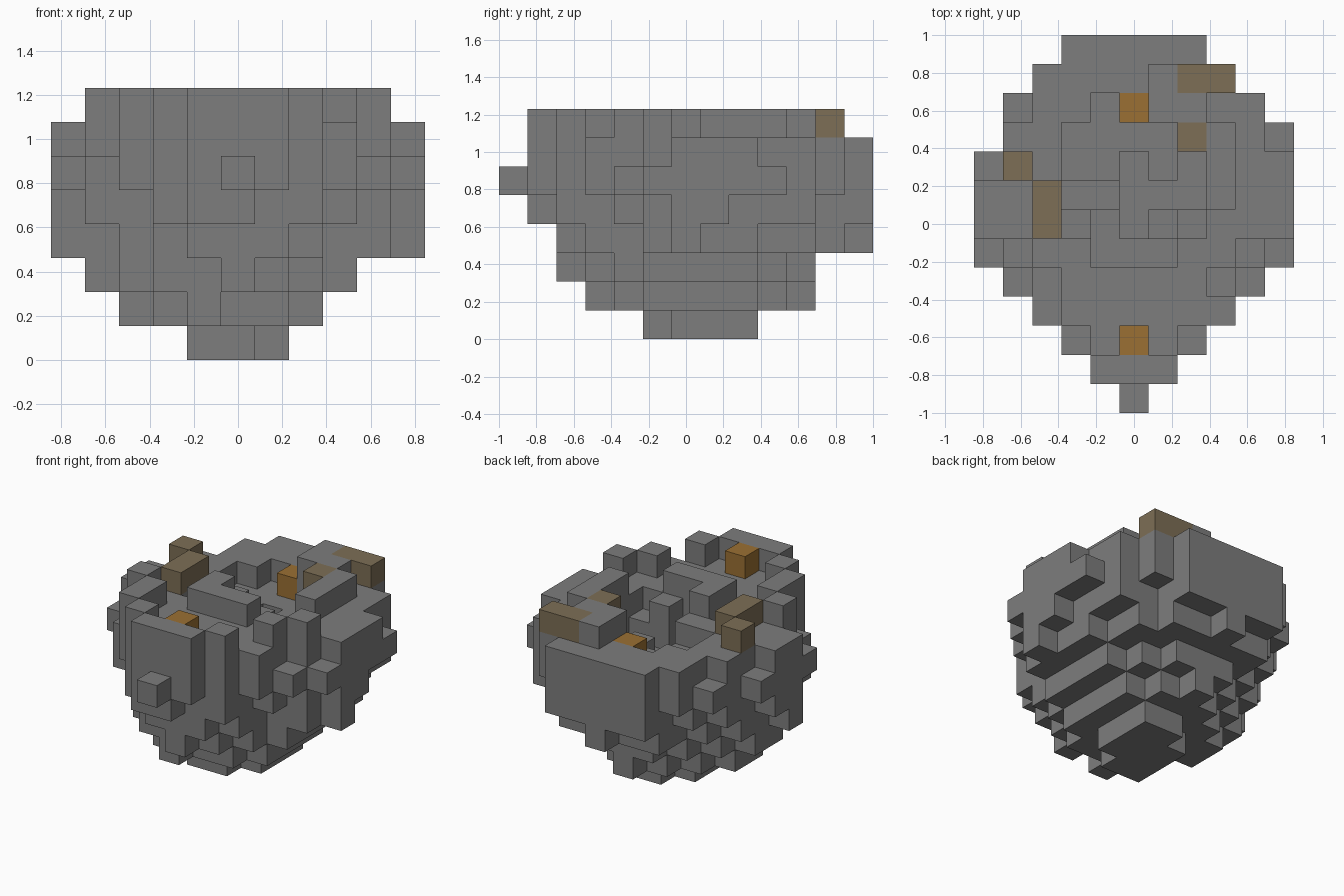
import bpy
import bmesh
from mathutils import Vector

default_cube = bpy.data.objects.get("Cube")
if default_cube:
    bpy.data.objects.remove(default_cube, do_unlink=True)

SIZE = 2 / 13  # edge of one block


def make_material(name, colour):
    material = bpy.data.materials.new(name)
    material.use_nodes = True
    material.diffuse_color = (*colour, 1)
    shader = material.node_tree.nodes["Principled BSDF"]
    shader.inputs["Base Color"].default_value = (*colour, 1)
    shader.inputs["Roughness"].default_value = 0.9
    return material


def cells(xs, ys, zs):
    """All block positions in an inclusive box; a single number is one block."""
    spans = [(s, s) if isinstance(s, int) else s for s in (xs, ys, zs)]
    ranges = [range(low, high + 1) for low, high in spans]
    return {(x, y, z) for x in ranges[0] for y in ranges[1] for z in ranges[2]}


def layer(height, first_row, half_widths):
    """One slab of rock, given as half widths of rows from front to back."""
    found = set()
    for row, half in enumerate(half_widths, first_row):
        found |= cells((-half, half), row, height)
    return found


# Rounded underside, widening layer by layer
rock = cells((-1, 1), (0, 1), 0) | cells((-1, 0), -1, 0) | cells((0, 1), 2, 0)
rock |= layer(1, -2, [1, 2, 2, 2, 2, 1, 0]) | cells(-3, (0, 1), 1)
rock |= cells(-1, -3, 1) | cells(-2, -2, 1)
rock |= layer(2, -4, [0, 1, 2, 3, 3, 3, 3, 2, 1])
rock |= cells(-4, (0, 1), 2) | cells(-2, -3, 2) | cells(-3, -2, 2)
rock |= layer(3, -4, [1, 2, 2, 3, 5, 4, 4, 3, 2, 2, 0])
rock |= cells(-3, -2, 3) | cells(4, -1, 3) | cells(3, 4, 3)

# Broad middle and the flat top plateau
rock |= layer(4, -5, [0, 2, 2, 3, 4, 5, 5, 4, 4, 3, 2, 2])
rock |= cells(-1, -5, 4) | cells(-4, -2, 4) | cells(4, 4, 4)
outline = [1, 2, 3, 4, 5, 5, 5, 5, 4, 4, 3, 2]
rock |= layer(5, -5, outline) | layer(6, -5, outline)
rock |= cells(0, -6, 5) | cells(5, 3, 5)

# Notches round the plateau edge
for x, y in [(-4, 4), (-5, 2), (-5, -1), (5, -1), (4, -2), (-4, -2), (-1, 4)]:
    rock -= cells(x, y, 6)

# Crater sunk into the back half, with a deeper pit
for xs, ys in [((-2, 1), 3), ((-2, 2), 2), ((0, 2), 1), (-2, 0), (0, 0), (2, 0)]:
    rock -= cells(xs, ys, 6)
for xs, ys in [(0, (0, 2)), ((1, 2), 1), (2, 2)]:
    rock -= cells(xs, ys, 5)

# Raised rim pieces and the bent ridge in the middle
for xs, ys in [((-1, 1), -5), (-2, -4), (2, -4), (3, -2), (4, -1), (-3, (-3, -2)),
               (-4, -1), ((-1, 1), -1), (-1, 0), (3, (1, 3)), ((1, 2), 4), (1, 5)]:
    rock |= cells(xs, ys, 7)

# Mineral deposits
amber = cells(0, -4, 7) | cells(0, 4, 6)
clay = cells((2, 3), 5, 7) | cells(2, 3, 7) | cells(-4, 2, 7) | cells(-3, (0, 1), 7)
rock -= amber
solid = rock | amber | clay


def build(name, blocks, material):
    """Make a mesh from the exposed block faces only."""
    bm = bmesh.new()
    for block in sorted(blocks):
        centre = Vector(block) + Vector((0, 0, 0.5))
        for axis in range(3):
            for sign in (-1, 1):
                normal = Vector((0, 0, 0))
                normal[axis] = sign
                neighbour = tuple(int(a + b) for a, b in zip(block, normal))
                if neighbour in solid:
                    continue
                u = Vector((0, 0, 0))
                u[(axis + 1) % 3] = 0.5
                v = normal.cross(u)
                middle = centre + normal / 2
                corners = [middle - u - v, middle + u - v, middle + u + v, middle - u + v]
                bm.faces.new([bm.verts.new(c * SIZE) for c in corners])
    bmesh.ops.remove_doubles(bm, verts=bm.verts, dist=SIZE / 100)
    mesh = bpy.data.meshes.new(name)
    bm.to_mesh(mesh)
    bm.free()
    mesh.materials.append(material)
    bpy.context.collection.objects.link(bpy.data.objects.new(name, mesh))


build("rock_body", rock, make_material("grey stone", (0.206, 0.206, 0.206)))
build("amber_ore", amber, make_material("amber ore", (0.325, 0.162, 0.033)))
build("clay_ore", clay, make_material("brown clay", (0.205, 0.158, 0.092)))
